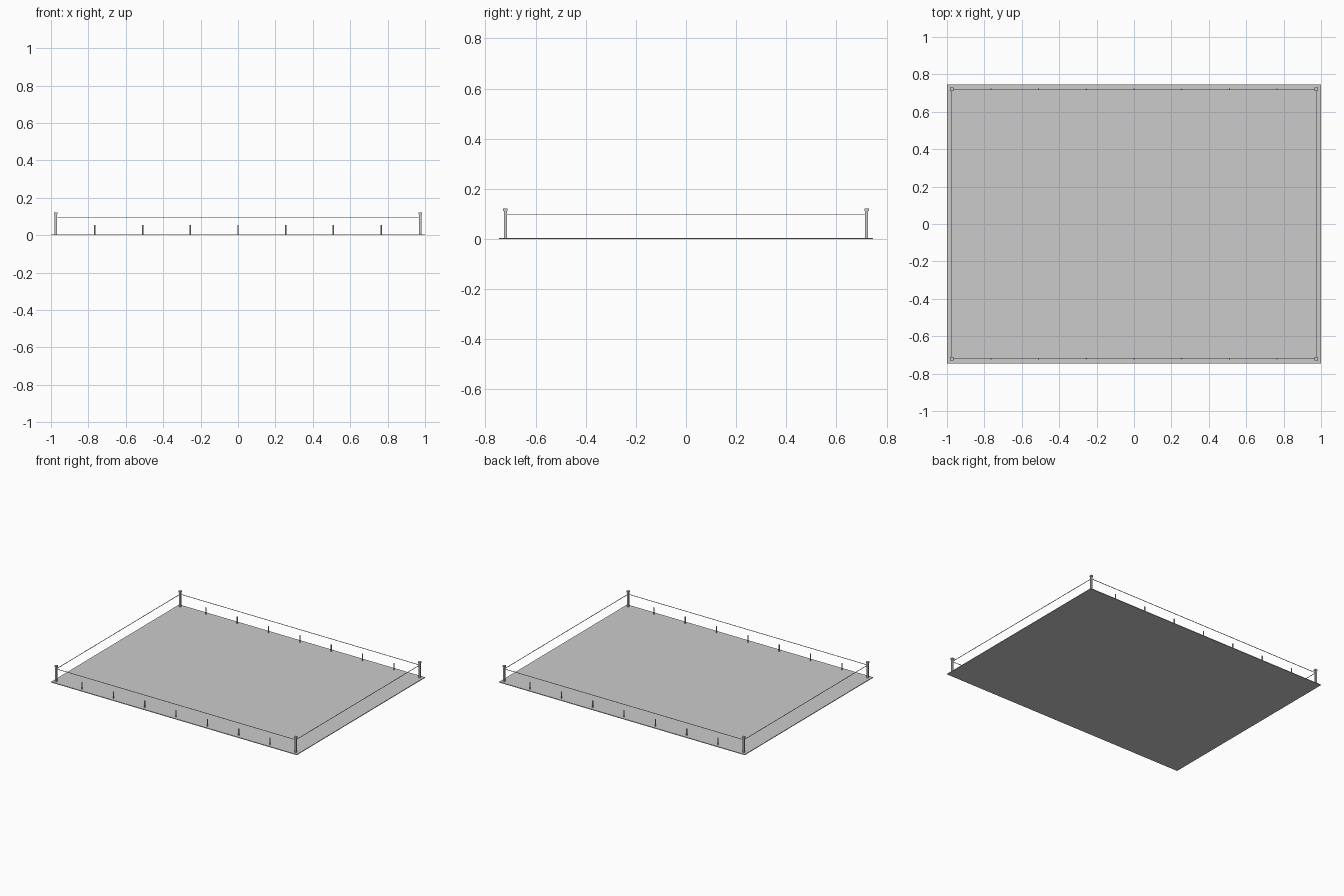
import bpy

if "Cube" in bpy.data.objects:
    bpy.data.objects.remove(bpy.data.objects["Cube"])

PX, PY = 0.975, 0.72      # post centre offsets
BASE_TOP = 0.005


def box(name, center, size):
    bpy.ops.mesh.primitive_cube_add(size=1, location=center)
    ob = bpy.context.object
    ob.name = name
    ob.scale = size
    bpy.ops.object.transform_apply(location=False, rotation=False, scale=True)
    return ob


def span(name, x, y, w, z0, z1):
    return box(name, (x, y, (z0 + z1) / 2), (w, w, z1 - z0))


def cylinder(name, x, y, r, z0, z1):
    bpy.ops.mesh.primitive_cylinder_add(vertices=12, radius=r, depth=z1 - z0,
                                        location=(x, y, (z0 + z1) / 2))
    ob = bpy.context.object
    ob.name = name
    bpy.ops.object.shade_smooth_by_angle()
    return ob


# thin floor slab
box("floor_slab", (0, 0, BASE_TOP / 2), (2, 1.49, BASE_TOP))

# corner posts with slightly wider caps
for sx in (-1, 1):
    for sy in (-1, 1):
        span("corner_post", sx * PX, sy * PY, 0.013, BASE_TOP, 0.112)
        span("post_cap", sx * PX, sy * PY, 0.018, 0.112, 0.122)

# thin rails joining the posts
for s in (-1, 1):
    box("long_rail", (0, s * PY, 0.097), (2 * PX, 0.003, 0.003))
    box("side_rail", (s * PX, 0, 0.097), (0.003, 2 * PY, 0.003))

# short stakes along front and back edges
for sy in (-1, 1):
    for i in range(-3, 4):
        cylinder("edge_stake", i * 0.255, sy * PY, 0.004, BASE_TOP, 0.055)
